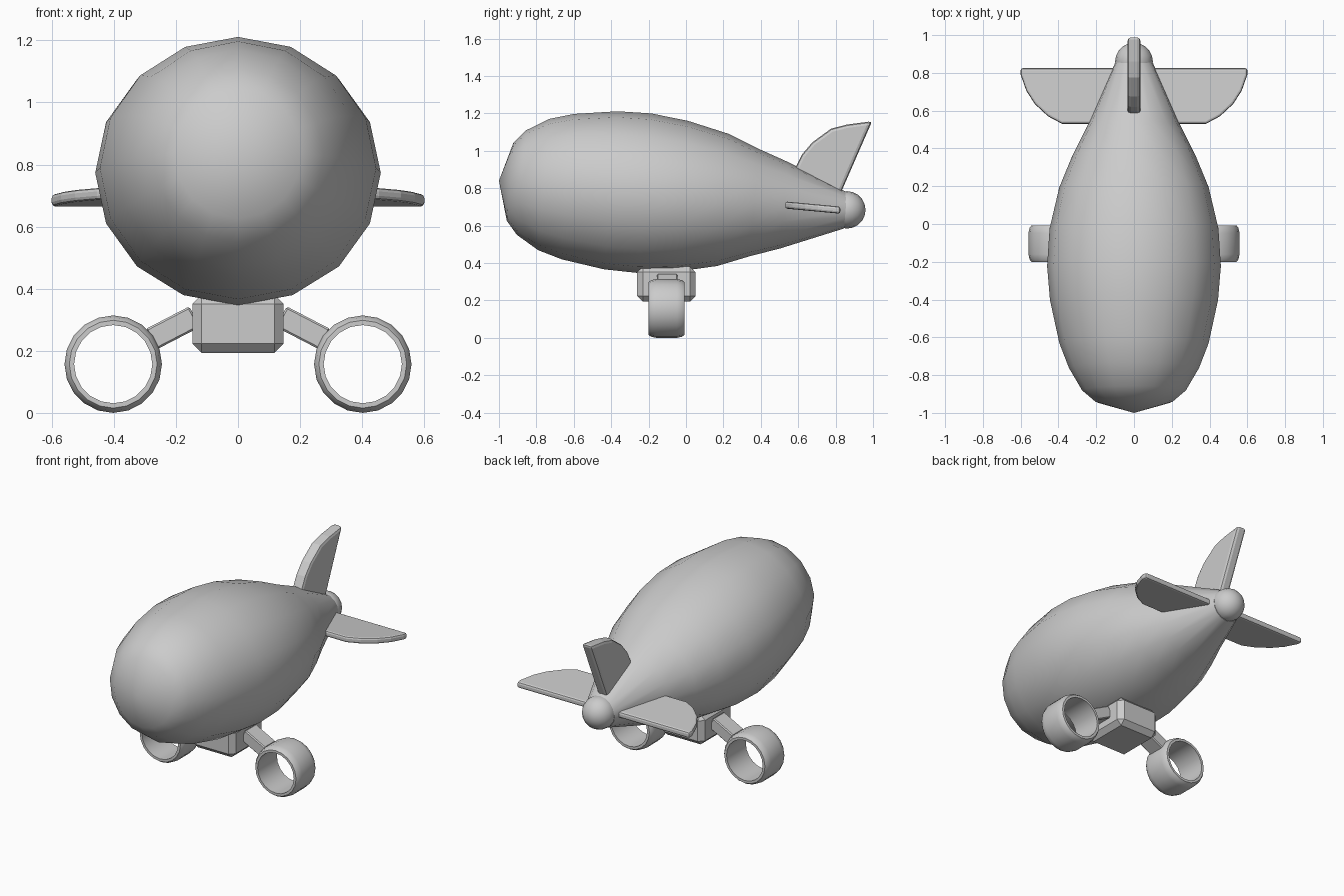
import bpy, bmesh, math
from mathutils import Vector, Matrix

if "Cube" in bpy.data.objects:
    bpy.data.objects.remove(bpy.data.objects["Cube"])


def add_object(name, bm, smooth=None, bevel=None, segments=1):
    bmesh.ops.recalc_face_normals(bm, faces=bm.faces[:])
    me = bpy.data.meshes.new(name)
    bm.to_mesh(me)
    bm.free()
    ob = bpy.data.objects.new(name, me)
    bpy.context.collection.objects.link(ob)
    if smooth:
        bpy.ops.object.select_all(action='DESELECT')
        ob.select_set(True)
        bpy.context.view_layer.objects.active = ob
        bpy.ops.object.shade_smooth_by_angle(angle=math.radians(smooth))
    if bevel:
        m = ob.modifiers.new("bevel", 'BEVEL')
        m.width, m.segments = bevel, segments
        m.limit_method, m.angle_limit = 'ANGLE', math.radians(50)
    return ob


def bridge(bm, a, b):
    n = len(a)
    for i in range(n):
        bm.faces.new((a[i], a[(i + 1) % n], b[(i + 1) % n], b[i]))


def prism(name, outline, half, place, bevel, segments=2):
    # extrude a flat outline both ways; place(u, v, w) maps into space
    bm = bmesh.new()
    lo, hi = ([bm.verts.new(place(u, v, w)) for u, v in outline] for w in (-half, half))
    bm.faces.new(lo)
    bm.faces.new(hi)
    bridge(bm, lo, hi)
    return add_object(name, bm, bevel=bevel, segments=segments)


# Hull: 16-sided loft along an axis that dips towards the tail
tilt = math.radians(4.9)
axis = Vector((0, math.cos(tilt), -math.sin(tilt)))
up = Vector((0, math.sin(tilt), math.cos(tilt)))
nose = Vector((0, -1, 0.84))
# distance from nose, half width, half height
stations = [(.06, .205, .21), (.12, .275, .28), (.24, .345, .352), (.37, .395, .39),
            (.60, .445, .424), (.78, .46, .428), (.98, .447, .405), (1.20, .395, .355),
            (1.37, .325, .288), (1.53, .245, .232), (1.86, .1, .097)]
bm = bmesh.new()
rings = []
for t, rx, rz in stations:
    c = nose + axis * t
    rings.append([bm.verts.new(c + Vector((rx * math.cos(a), 0, 0)) + up * (rz * math.sin(a)))
                  for a in (math.tau * i / 16 for i in range(16))])
for a, b in zip(rings, rings[1:]):
    bridge(bm, a, b)
tip = bm.verts.new(nose)
for i in range(16):
    bm.faces.new((tip, rings[0][i], rings[0][(i + 1) % 16]))
bm.faces.new(rings[-1])
add_object("hull", bm, smooth=60)

# Tail ball
bm = bmesh.new()
bmesh.ops.create_uvsphere(bm, u_segments=16, v_segments=10, radius=0.1,
                          matrix=Matrix.Translation((0, .86, .684)) @ Matrix.Rotation(math.pi / 2, 4, 'X'))
add_object("tail_ball", bm, smooth=60)

# Upright tail fin
prism("upright_fin", [(.60, .80), (.585, .91), (.62, .98), (.675, 1.045), (.775, 1.118),
                      (.86, 1.14), (.995, 1.158), (.83, .78), (.80, .70)],
      .035, lambda y, z, x: (x, y, z), .018)

# Gondola
bm = bmesh.new()
bmesh.ops.create_cube(bm, size=1, matrix=Matrix.Translation((0, -.105, .287))
                      @ Matrix.Diagonal((.294, .312, .188, 1)))
add_object("gondola", bm, bevel=.03)

ring_profile = [(.126, -.2), (.1415, -.2), (.151, -.187), (.157, -.16), (.157, -.048),
                (.151, -.021), (.1415, -.008), (.126, -.008)]
fin_outline = [(.05, .825), (.60, .825), (.60, .79), (.57, .705), (.525, .635),
               (.455, .57), (.38, .53), (.05, .53)]
for side, s in (("left", -1), ("right", 1)):
    # Side tail fin, sloping down to the rear
    prism(side + "_fin", fin_outline, .019,
          lambda x, y, w: (s * x, y, .71 - (y - .53) * .093 + w), .012)

    # Strut from gondola to fan ring
    prism(side + "_strut", [(.157, .343), (.2975, .27), (.2625, .204), (.122, .277)],
          .055, lambda x, z, w: (s * x, -.1 + w, z), .006, 1)

    # Open fan ring
    bm = bmesh.new()
    loops = []
    for i in range(20):
        a = math.tau * i / 20
        loops.append([bm.verts.new((s * .402 + r * math.cos(a), y, .157 + r * math.sin(a)))
                      for r, y in ring_profile])
    for i in range(20):
        bridge(bm, loops[i], loops[(i + 1) % 20])
    add_object(side + "_fan_ring", bm, smooth=40)
